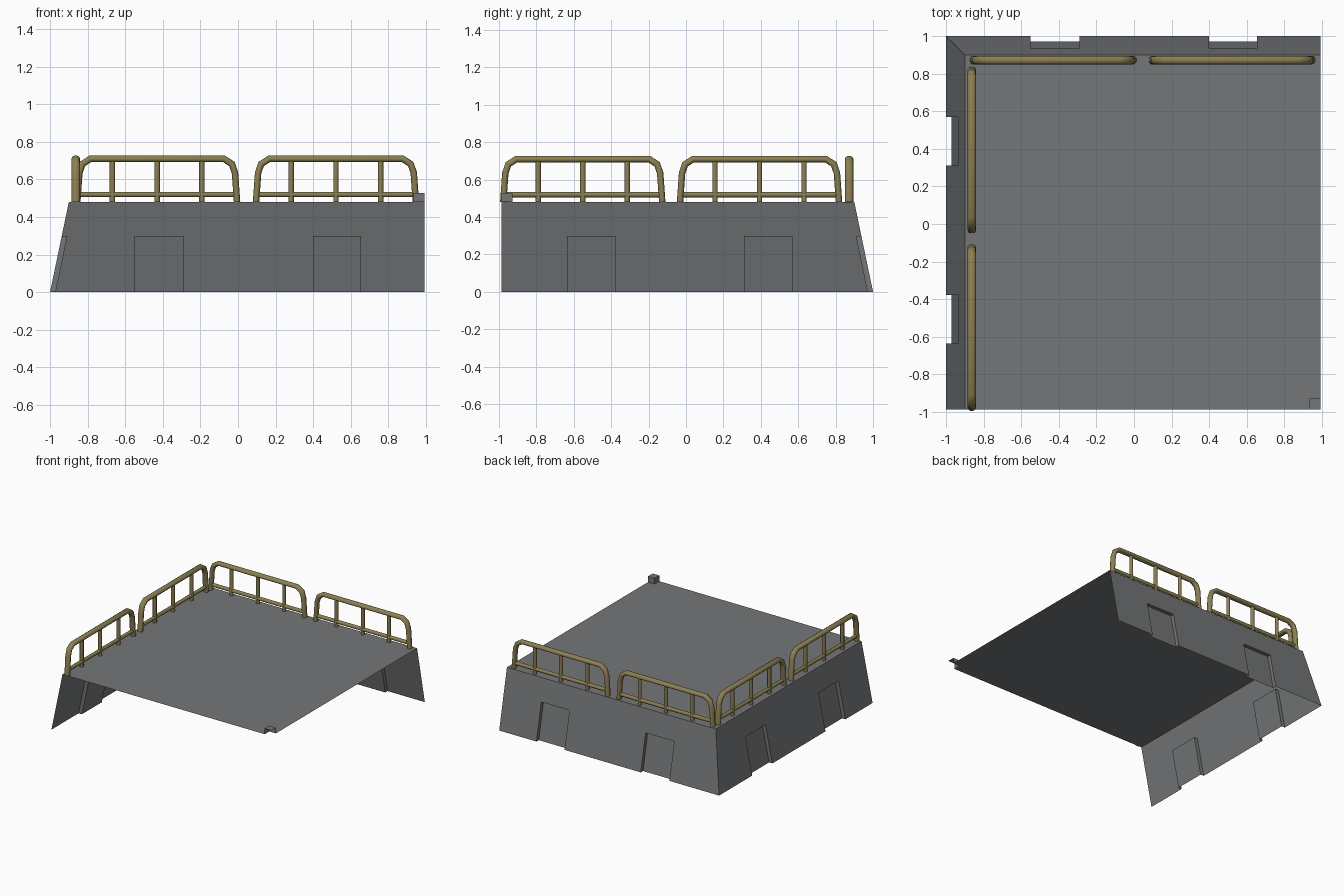
import bpy, bmesh, math
from mathutils import Vector

if "Cube" in bpy.data.objects:
    bpy.data.objects.remove(bpy.data.objects["Cube"])


def material(name, rgb):
    m = bpy.data.materials.new(name)
    m.diffuse_color = (*rgb, 1)
    m.use_nodes = True
    m.node_tree.nodes["Principled BSDF"].inputs["Base Color"].default_value = m.diffuse_color
    return m


GREY = material("concrete_grey", (0.175, 0.18, 0.185))
OLIVE = material("olive_yellow", (0.26, 0.215, 0.085))

H, RUN = 0.48, 0.10            # wall height, inward lean
XR, YF = 0.993, -0.987         # open right and front edges
NICHE_H, NICHE_D = 0.30, 0.03


def finish(name, bm, mat):
    me = bpy.data.meshes.new(name)
    bm.to_mesh(me)
    bm.free()
    me.materials.append(mat)
    ob = bpy.data.objects.new(name, me)
    bpy.context.collection.objects.link(ob)
    return ob


def sheet(name, faces, outward):
    """Open surface made of polygons, facing the outward direction."""
    bm = bmesh.new()
    for f in faces:
        bm.faces.new([bm.verts.new(p) for p in f])
    bmesh.ops.remove_doubles(bm, verts=bm.verts[:], dist=1e-5)
    bmesh.ops.recalc_face_normals(bm, faces=bm.faces[:])
    bm.normal_update()
    if sum(f.normal.dot(Vector(outward)) * f.calc_area() for f in bm.faces) < 0:
        bmesh.ops.reverse_faces(bm, faces=bm.faces[:])
    return finish(name, bm, GREY)


# Leaning walls with doorway niches
def lean(z):
    return RUN * z / H


def wall(name, to3d, corner, end, niches, outward):
    s = 1 if end > corner else -1
    cuts = [corner] + sorted((c for n in niches for c in n), reverse=s < 0) + [end]
    faces = []

    def p(u, z, extra=0):
        if u == corner:
            u += s * lean(z)   # mitred corner follows the lean
        return to3d(u, lean(z) + extra, z)

    for i, (a, b) in enumerate(zip(cuts, cuts[1:])):
        faces.append([p(a, NICHE_H), p(b, NICHE_H), p(b, H), p(a, H)])
        d = NICHE_D if i % 2 else 0
        faces.append([p(a, 0, d), p(b, 0, d), p(b, NICHE_H, d), p(a, NICHE_H, d)])
        if d:                  # niche ceiling and cheeks
            faces.append([p(a, NICHE_H), p(b, NICHE_H), p(b, NICHE_H, d), p(a, NICHE_H, d)])
            for u in (a, b):
                faces.append([p(u, 0), p(u, NICHE_H), p(u, NICHE_H, d), p(u, 0, d)])
    sheet(name, faces, outward)


wall("back_wall", lambda u, d, z: (u, 1 - d, z), -1, XR,
     [(-0.55, -0.29), (0.40, 0.655)], (0, 1, 0))
wall("left_wall", lambda u, d, z: (-1 + d, u, z), 1, YF,
     [(-0.635, -0.377), (0.31, 0.57)], (-1, 0, 0))

# Deck with a raised corner block, open on its outer sides
bx, by, bz = XR - 0.06, YF + 0.06, H + 0.047
sheet("deck", [
    [(-0.9, YF, H), (bx, YF, H), (bx, by, H), (XR, by, H), (XR, 0.9, H), (-0.9, 0.9, H)],
    [(bx, YF, H), (bx, by, H), (bx, by, bz), (bx, YF, bz)],
    [(bx, by, H), (XR, by, H), (XR, by, bz), (bx, by, bz)],
    [(bx, YF, bz), (XR, YF, bz), (XR, by, bz), (bx, by, bz)],
], (0, 0, 1))


# Guard rails: swept tubes lying in a vertical plane
def tube(bm, path, r_in, r_out, to3d, sides=10):
    pts = [Vector(p) for p in path]
    rings = []
    for i, p in enumerate(pts):
        t0 = (p - pts[i - 1]).normalized() if i else None
        t1 = (pts[i + 1] - p).normalized() if i < len(pts) - 1 else None
        t = ((t0 or t1) + (t1 or t0)).normalized()
        n = Vector((-t.y, t.x))
        k = 1 / t.dot(t0 or t1)
        ring = []
        for j in range(sides):
            a = 2 * math.pi * (j + 0.5) / sides
            q = p + n * (r_in * k * math.cos(a))
            ring.append(bm.verts.new(to3d(q.x, r_out * math.sin(a), q.y)))
        rings.append(ring)
    for A, B in zip(rings, rings[1:]):
        for j in range(sides):
            k = (j + 1) % sides
            bm.faces.new((A[j], A[k], B[k], B[j]))
    bm.faces.new(rings[0])
    bm.faces.new(rings[-1])


def rail(name, to3d):
    bm = bmesh.new()
    half = [(0.425, H), (0.414, 0.635), (0.398, 0.682), (0.355, 0.710)]
    tube(bm, half + [(-u, z) for u, z in reversed(half)], 0.018, 0.023, to3d)
    tube(bm, [(-0.42, 0.52), (0.42, 0.52)], 0.015, 0.015, to3d)
    for u in (-0.238, 0, 0.238):
        tube(bm, [(u, H), (u, 0.71)], 0.015, 0.015, to3d)
    bmesh.ops.recalc_face_normals(bm, faces=bm.faces[:])
    ob = finish(name, bm, OLIVE)
    bpy.ops.object.select_all(action='DESELECT')
    ob.select_set(True)
    bpy.context.view_layer.objects.active = ob
    bpy.ops.object.shade_smooth_by_angle(angle=math.radians(50))


for i, c in enumerate((-0.43, 0.521)):
    rail(f"back_rail_{i + 1}", lambda u, v, z, c=c: (c + u, 0.872 + v, z))
for i, c in enumerate((-0.552, 0.393)):
    rail(f"left_rail_{i + 1}", lambda u, v, z, c=c: (-0.863 + v, c + u, z))
